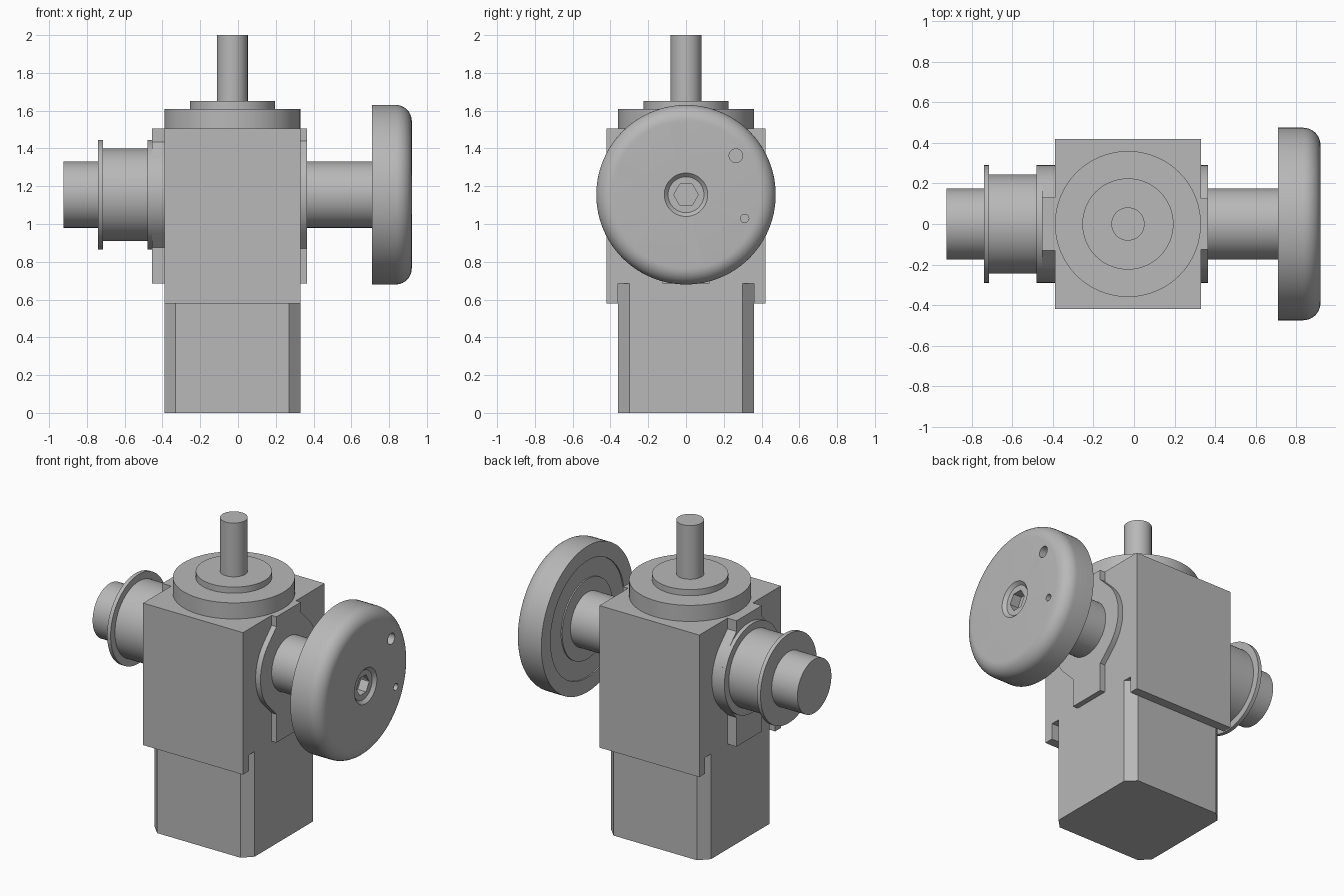
import bpy, bmesh
from math import sin, cos, pi, radians
from mathutils import Vector, Matrix

default = bpy.data.objects.get("Cube")
if default:
    bpy.data.objects.remove(default, do_unlink=True)

grey = bpy.data.materials.new("machine grey")
grey.use_nodes = True
tone = (0.48, 0.48, 0.48, 1)
grey.diffuse_color = tone
grey.node_tree.nodes["Principled BSDF"].inputs["Base Color"].default_value = tone

CX = -0.03      # centre of the housing
AXLE = 1.155    # height of the cross shaft
# Local z axis turned onto the world axes
ALONG_X = Matrix(((0, 0, 1, 0), (1, 0, 0, 0), (0, 1, 0, 0), (0, 0, 0, 1)))
ALONG_Y = Matrix(((1, 0, 0, 0), (0, 0, 1, 0), (0, 1, 0, 0), (0, 0, 0, 1)))
ALONG_Z = Matrix()


def finish(name, bm, matrix):
    bm.transform(matrix)
    bmesh.ops.recalc_face_normals(bm, faces=bm.faces)
    mesh = bpy.data.meshes.new(name)
    bm.to_mesh(mesh)
    bm.free()
    mesh.materials.append(grey)
    obj = bpy.data.objects.new(name, mesh)
    bpy.context.collection.objects.link(obj)
    return obj


def activate(obj):
    bpy.ops.object.select_all(action='DESELECT')
    obj.select_set(True)
    bpy.context.view_layer.objects.active = obj


def smooth(obj):
    activate(obj)
    bpy.ops.object.shade_smooth_by_angle(angle=radians(30))


def prism(name, points, low, high, matrix=ALONG_Z):
    """Extrude a closed outline along the chosen axis."""
    bm = bmesh.new()
    face = bm.faces.new([bm.verts.new((a, b, low)) for a, b in points])
    grown = bmesh.ops.extrude_face_region(bm, geom=[face])["geom"]
    bmesh.ops.translate(bm, vec=(0, 0, high - low),
                        verts=[g for g in grown if isinstance(g, bmesh.types.BMVert)])
    return finish(name, bm, matrix)


def lathe(name, profile, matrix, steps=96):
    """Spin (radius, height) points round the chosen axis."""
    bm = bmesh.new()
    verts = [bm.verts.new((r, 0, h)) for r, h in profile]
    edges = [bm.edges.new(pair) for pair in zip(verts, verts[1:])]
    bmesh.ops.spin(bm, geom=verts + edges, cent=(0, 0, 0), axis=(0, 0, 1),
                   angle=2 * pi, steps=steps, use_merge=False)
    bmesh.ops.remove_doubles(bm, verts=bm.verts, dist=1e-5)
    return finish(name, bm, matrix)


def ring(radius, count, a=0, b=0):
    return [(a + radius * cos(2 * pi * i / count),
             b + radius * sin(2 * pi * i / count)) for i in range(count)]


def cut(obj, cutters):
    for cutter in cutters:
        cutter.hide_render = True
        mod = obj.modifiers.new("cut", 'BOOLEAN')
        mod.operation = 'DIFFERENCE'
        mod.solver = 'EXACT'
        mod.object = cutter
        activate(obj)
        bpy.ops.object.modifier_apply(modifier=mod.name)
        bpy.data.objects.remove(cutter, do_unlink=True)


# Housing: block with a lip hanging down at the front and back
half = [(0.42, 1.505), (0.42, 0.58), (0.36, 0.58), (0.36, 0.685)]
housing = prism("gear_housing", half + [(-y, z) for y, z in reversed(half)],
                -0.39, 0.33, ALONG_X)
drills = []
for side in (-1, 1):
    spots = [(CX - 0.26, 0.635), (CX + 0.26, 0.635)]
    if side > 0:
        spots += [(0.0, 1.36), (-0.195, 1.36)]
    for x, z in spots:
        drills.append(prism("drill", ring(0.02, 20, x, z),
                            side * 0.38, side * 0.46, ALONG_Y))
cut(housing, drills)
smooth(housing)

# Lower column with chamfered corners
quarter = [(0.36, 0.30), (0.30, 0.36)]
outline = (quarter + [(-x, y) for x, y in reversed(quarter)]
           + [(-x, -y) for x, y in quarter]
           + [(x, -y) for x, y in reversed(quarter)])
prism("lower_column", [(x + CX, y) for x, y in outline], 0, 0.685)

# Top cover with stepped flange and input shaft
cover = lathe("top_cover", [(0, 1.505), (0.36, 1.505), (0.36, 1.61), (0.225, 1.61),
                            (0.225, 1.65), (0, 1.65)],
              Matrix.Translation((CX, 0, 0)))
smooth(cover)
shaft = lathe("input_shaft", [(0, 1.65), (0.082, 1.65), (0.082, 2), (0, 2)],
              Matrix.Translation((CX, 0, 0)), 48)
smooth(shaft)


# Side bosses: round pad running into a strap above and below
def boss_outline(radius, strap):
    arc = [(radius * cos(radians(a)), AXLE + radius * sin(radians(a)))
           for a in range(-45, 46, 5)]
    neck = radius * 2 ** 0.5 - strap
    right = ([(strap, 0.685), (strap, AXLE - neck)] + arc
             + [(strap, AXLE + neck), (strap, 1.505)])
    return right + [(-y, z) for y, z in reversed(right)]


smooth(prism("left_boss", boss_outline(0.29, 0.125), 0.33, 0.365, ALONG_X))
smooth(prism("right_boss", boss_outline(0.29, 0.13), -0.455, -0.39, ALONG_X))

# Right hub: two collars, barrel and shaft end
axle = Matrix.Translation((0, 0, AXLE)) @ ALONG_X
hub = lathe("right_hub", [(0, -0.925), (0.175, -0.925), (0.175, -0.74), (0.29, -0.74),
                          (0.29, -0.715), (0.245, -0.715), (0.245, -0.48),
                          (0.29, -0.48), (0.29, -0.455), (0, -0.455)], axle)
smooth(hub)

# Left output shaft
smooth(lathe("left_shaft", [(0, 0.365), (0.175, 0.365), (0.175, 0.72), (0, 0.72)], axle))

# Wheel: rounded rim, shallow ring in the back, recessed centre
bevel = 0.085
rim = [(0.475 - bevel + bevel * cos(radians(a)), 0.92 - bevel + bevel * sin(radians(a)))
       for a in range(0, 91, 9)]
wheel = lathe("wheel", [(0, 0.71), (0.26, 0.71), (0.26, 0.718), (0.38, 0.718),
                        (0.38, 0.71), (0.475, 0.71)] + rim
              + [(0.115, 0.92), (0.095, 0.90), (0, 0.90)], axle)
tools = [prism("socket", ring(0.065, 6), 0.84, 0.95, axle)]
for i in range(6):
    angle = radians(-22 + 60 * i)
    size = 0.022 if i == 0 else 0.036
    tools.append(prism("drill", ring(size, 24, 0.335 * cos(angle), 0.335 * sin(angle)),
                       0.87, 0.95, axle))
cut(wheel, tools)
smooth(wheel)
